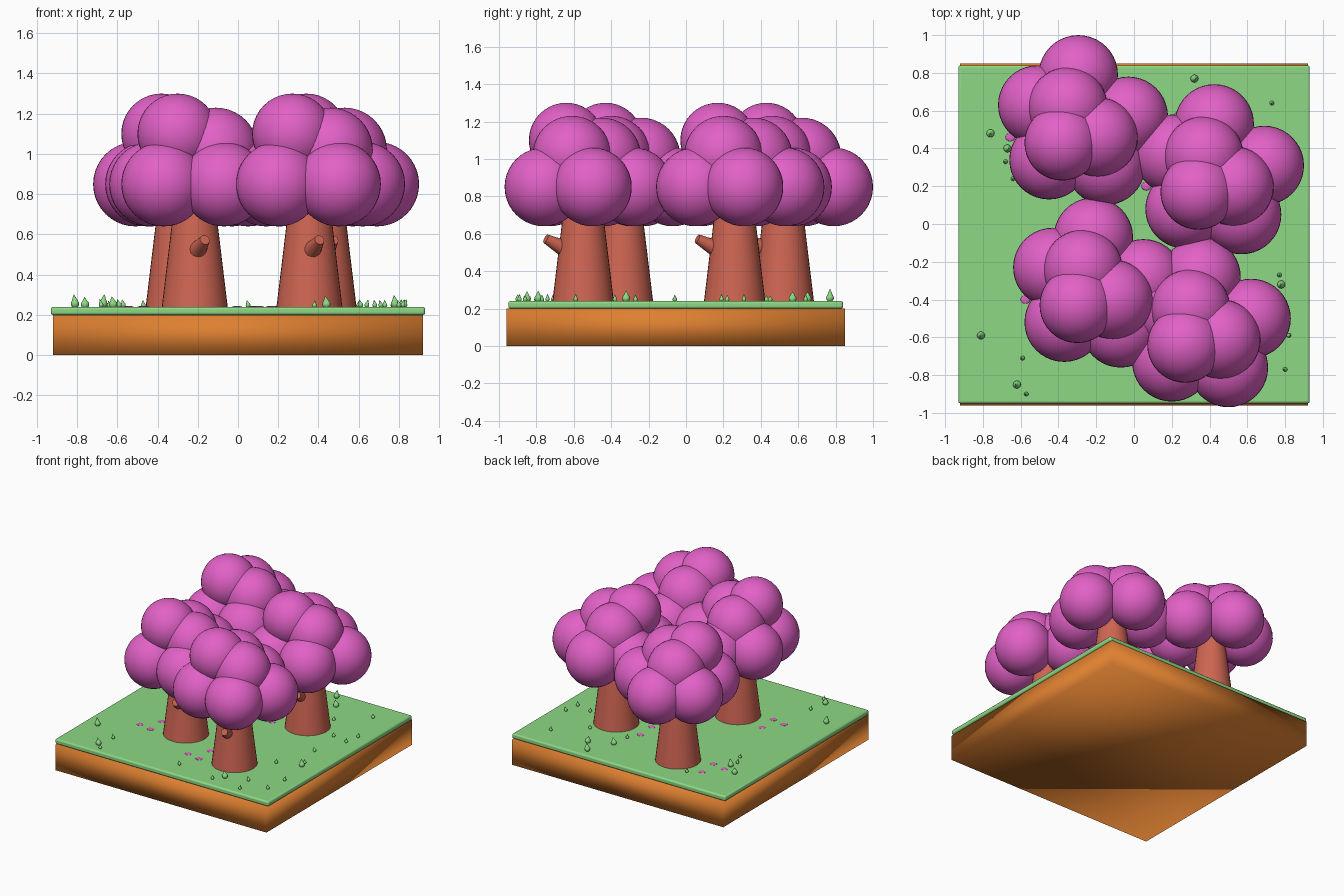
import bpy, math, random
from mathutils import Vector

random.seed(4)
cube = bpy.data.objects.get("Cube")
if cube:
    bpy.data.objects.remove(cube, do_unlink=True)


def material(name, color):
    m = bpy.data.materials.new(name)
    m.use_nodes = True
    m.diffuse_color = (*color, 1)
    m.node_tree.nodes["Principled BSDF"].inputs["Base Color"].default_value = (*color, 1)
    return m


SOIL = material("orange_soil", (0.73, 0.215, 0.03))
GRASS = material("grass_green", (0.27, 0.69, 0.235))
BARK = material("reddish_bark", (0.62, 0.13, 0.085))
BLOSSOM = material("pink_blossom", (0.76, 0.12, 0.57))
GROUND = 0.24


def finish(name, mat, smooth=True):
    obj = bpy.context.object
    obj.name = obj.data.name = name
    obj.data.materials.append(mat)
    if smooth:
        bpy.ops.object.shade_smooth_by_angle(angle=math.radians(40))
    return obj


def box(name, mat, size, center):
    bpy.ops.mesh.primitive_cube_add(size=1, location=center)
    obj = bpy.context.object
    obj.scale = size
    bpy.ops.object.transform_apply(location=False, rotation=False, scale=True)
    return finish(name, mat, smooth=False)


def ball(name, mat, center, radius, scale=(1, 1, 1), segments=40):
    bpy.ops.mesh.primitive_uv_sphere_add(segments=segments, ring_count=segments // 2,
                                         radius=radius, location=center)
    bpy.context.object.scale = scale
    return finish(name, mat)


def taper(name, mat, start, end, r1, r2, sides=32):
    # Tapered cylinder running between two points
    a, b = Vector(start), Vector(end)
    bpy.ops.mesh.primitive_cone_add(vertices=sides, radius1=r1, radius2=r2,
                                    depth=(b - a).length, location=(a + b) / 2,
                                    rotation=(b - a).to_track_quat('Z', 'Y').to_euler())
    return finish(name, mat)


# Soil block with soft shading
box("soil_block", SOIL, (1.84, 1.81, 0.2), (0, -0.055, 0.1))
bpy.ops.object.shade_smooth()

# Turf slab with rounded rim
turf = box("turf_slab", GRASS, (1.86, 1.79, 0.04), (0, -0.055, 0.22))
bevel = turf.modifiers.new("rim", 'BEVEL')
bevel.width = 0.012
bevel.segments = 3
bpy.ops.object.shade_smooth_by_angle(angle=math.radians(40))

# Canopy balls around the trunk axis: x, y, z, radius
CANOPY = {
    "back": (0, 0.27, 0.85, 0.21),
    "right": (-0.215, 0.11, 0.85, 0.21),
    "left": (0.265, 0.05, 0.85, 0.21),
    "front_right": (-0.155, -0.18, 0.85, 0.21),
    "front_left": (0.145, -0.21, 0.85, 0.21),
    "upper_back": (-0.055, 0.1, 1.01, 0.21),
    "upper_left": (0.105, -0.06, 1.02, 0.21),
    "crown": (-0.085, -0.09, 1.1, 0.2),
}
PETALS = [(-0.36, -0.06), (-0.26, 0.07), (-0.25, -0.085)]
TREES = {
    "back_right": (-0.295, 0.52),
    "front_right": (-0.215, -0.34),
    "back_left": (0.425, 0.26),
    "front_left": (0.355, -0.55),
}

for tree, (tx, ty) in TREES.items():
    taper(f"{tree}_trunk", BARK, (tx, ty, 0.23), (tx, ty, 0.85), 0.165, 0.09)
    taper(f"{tree}_branch", BARK, (tx + 0.005, ty - 0.08, 0.51),
          (tx + 0.05, ty - 0.2, 0.573), 0.05, 0.025, 16)
    for part, (x, y, z, r) in CANOPY.items():
        ball(f"{tree}_canopy_{part}", BLOSSOM, (tx + x, ty + y, z), r)
    for i, (x, y) in enumerate(PETALS):
        ball(f"{tree}_fallen_petal_{i + 1}", BLOSSOM, (tx + x, ty + y, GROUND),
             0.026, (1, 0.85, 0.18), 12)

# Grass tufts as rounded teardrops: tall ones, then short ones
TALL = [(-0.62, -0.85), (0.44, -0.79), (-0.76, 0.48), (0.32, 0.77), (-0.81, -0.59),
        (0.78, -0.32), (0.4, 0.65), (0.23, 0.57), (-0.67, 0.4)]
SHORT = [(-0.57, -0.9), (0.38, -0.86), (0.64, -0.89), (0.61, -0.74), (0.6, -0.38),
         (0.8, -0.77), (0.71, -0.06), (0.82, -0.59), (0.68, 0.22), (0.81, 0.19),
         (0.83, 0.31), (0.77, -0.27), (0.73, 0.64), (-0.64, 0.24), (-0.59, -0.71),
         (0.52, 0.45), (0.21, 0.43), (-0.47, 0.66), (-0.68, 0.33), (0.05, -0.8)]

for kind, spots, height, radius in (("tall", TALL, 0.055, 0.021), ("short", SHORT, 0.032, 0.012)):
    for i, (x, y) in enumerate(spots):
        h = height * random.uniform(0.85, 1.2)
        lean = random.uniform(-0.01, 0.01)
        ball(f"{kind}_tuft_base_{i + 1}", GRASS, (x, y, GROUND + h * 0.25), radius,
             (1, 1, 1), 12)
        taper(f"{kind}_tuft_tip_{i + 1}", GRASS, (x, y, GROUND + h * 0.3),
              (x + lean, y, GROUND + h), radius * 0.97, 0.001, 12)
